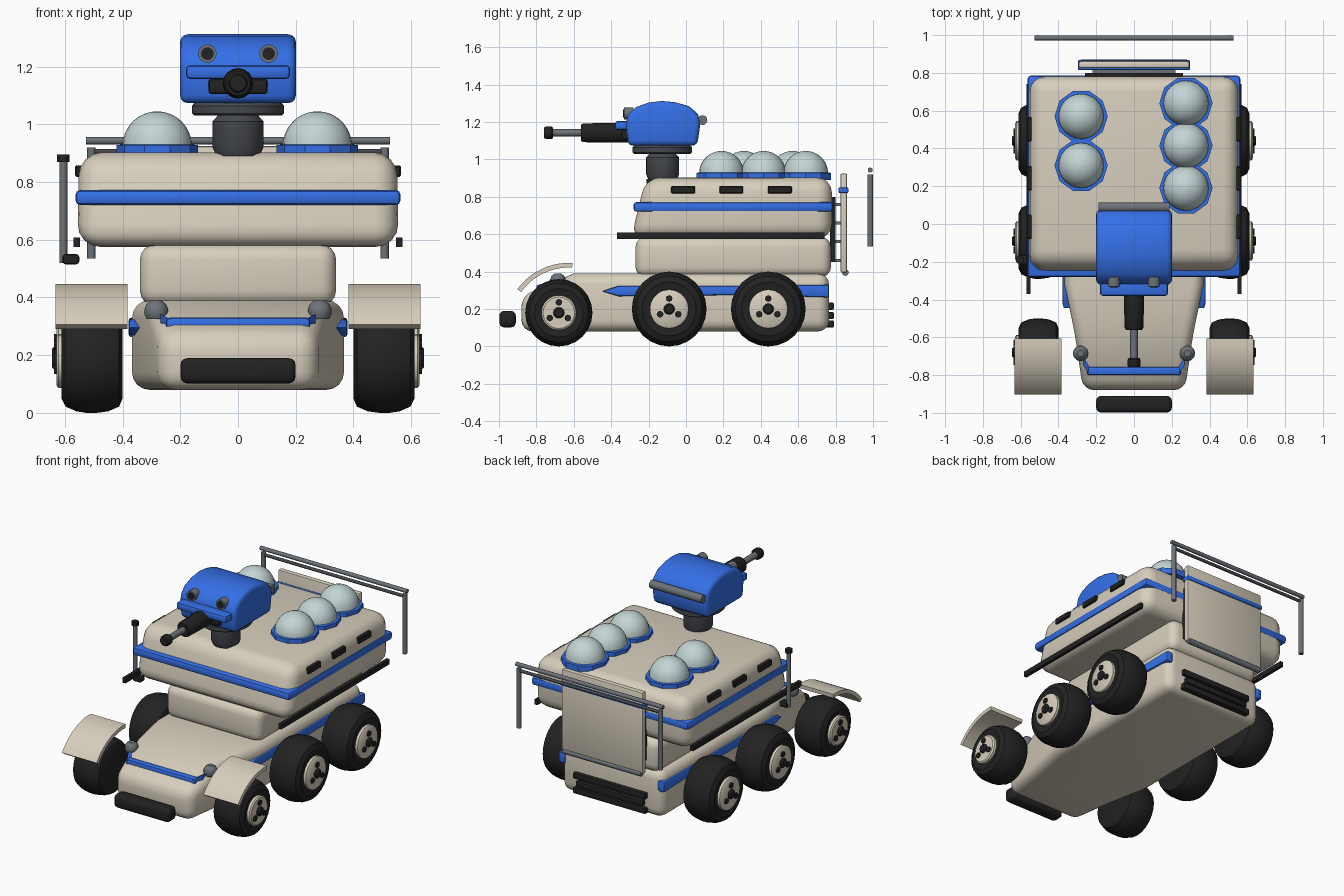
import bpy, bmesh, math
from mathutils import Matrix, Vector

if "Cube" in bpy.data.objects:
    bpy.data.objects.remove(bpy.data.objects["Cube"])

def mat(name, r, g, b):
    m = bpy.data.materials.new(name)
    m.diffuse_color = (r, g, b, 1)
    m.use_nodes = True
    m.node_tree.nodes["Principled BSDF"].inputs["Base Color"].default_value = m.diffuse_color
    return m

CREAM = mat("cream", .68, .62, .51)
BLUE = mat("blue", .035, .16, .80)
BLACK = mat("black", .016, .016, .016)
DARK = mat("dark_grey", .06, .065, .075)
STEEL = mat("steel", .15, .17, .19)
GLASS = mat("glass", .55, .66, .66)

def finish(name, bm, material, bevel=0, seg=3, limit=30):
    """Bevel the sharp edges, shade smooth by angle and make the object."""
    bmesh.ops.recalc_face_normals(bm, faces=bm.faces)
    if bevel:
        edges = [e for e in bm.edges if e.calc_face_angle(0) > math.radians(limit)]
        bmesh.ops.bevel(bm, geom=edges, offset=bevel, segments=seg, profile=.5,
                        affect='EDGES', clamp_overlap=True)
    for f in bm.faces:
        f.smooth = True
    for e in bm.edges:
        e.smooth = e.calc_face_angle(0) < math.radians(35)
    me = bpy.data.meshes.new(name)
    bm.to_mesh(me)
    bm.free()
    me.materials.append(material)
    ob = bpy.data.objects.new(name, me)
    bpy.context.collection.objects.link(ob)
    return ob

def loft(name, rings, material, bevel=0, seg=3, limit=30):
    """Skin a list of equal-length point rings and cap both ends."""
    bm = bmesh.new()
    vs = [[bm.verts.new(p) for p in r] for r in rings]
    n = len(vs[0])
    for a, b in zip(vs, vs[1:]):
        for i in range(n):
            j = (i + 1) % n
            bm.faces.new((a[i], a[j], b[j], b[i]))
    bm.faces.new(vs[0])
    bm.faces.new(vs[-1])
    return finish(name, bm, material, bevel, seg, limit)

def box(name, x, y, z, material, bevel=0, seg=2):
    return loft(name, [[(x[0], y[0], h), (x[1], y[0], h), (x[1], y[1], h), (x[0], y[1], h)]
                       for h in z], material, bevel, seg)

def prism(name, profile, x0, x1, material, bevel=0, seg=3, limit=40):
    """Extrude a (y, z) profile along x."""
    return loft(name, [[(x, y, z) for y, z in profile] for x in (x0, x1)],
                material, bevel, seg, limit)

def lathe(name, origin, axis, profile, material, n=24):
    """Revolve (radius, height) points about an axis through origin."""
    rot = Vector(axis).to_track_quat('Z', 'Y').to_matrix().to_4x4()
    m = Matrix.Translation(origin) @ rot
    rings = [[m @ Vector((r * math.cos(t), r * math.sin(t), h))
              for t in (2 * math.pi * i / n for i in range(n))] for r, h in profile]
    return loft(name, rings, material)

def rod(name, p, q, r, material, n=12):
    d = Vector(q) - Vector(p)
    return lathe(name, p, d, [(r, 0), (r, d.length)], material, n)

# Hull tapering to a sloped nose
loft("hull", [[(-w, y, a), (w, y, a), (w, y, b), (-w, y, b)] for y, w, a, b in (
    (.765, .367, .08, .39), (-.32, .367, .08, .39), (-.6, .31, .08, .39), (-.88, .27, .08, .27))],
    CREAM, .06, 4)
box("nose_stripe", (-.25, .25), (-.80, -.755), (.285, .33), BLUE, .012)
box("front_bumper", (-.2, .2), (-.998, -.91), (.102, .19), BLACK, .025, 3)

# Middle and upper body
box("middle_body", (-.34, .34), (-.27, .775), (.37, .585), CREAM, .055, 4)
loft("upper_body", [[(-w, y0, z), (w, y0, z), (w, y1, z), (-w, y1, z)] for z, w, y0, y1 in (
    (.575, .557, -.295, .78), (.903, .55, -.215, .78))], CREAM, .08, 4)
box("upper_stripe", (-.563, .563), (-.28, .785), (.72, .772), BLUE, .016)

# Wheel parts are lathed around x, mirrored by side
def wheel(side, y, r, label):
    tag = label + ("_right" if side > 0 else "_left")
    ax, o = (side, 0, 0), (side * .4, y, r)
    lathe("tyre_" + tag, o, ax, [(r * .72, 0), (r * .88, .012), (r * .97, .05), (r, .09), (r, .125),
          (r * .97, .16), (r * .88, .197), (r * .72, .212), (r * .56, .205)], BLACK)
    h = r * .52
    lathe("hub_" + tag, o, ax, [(h, .19), (h, .222), (h * .9, .229)], CREAM, 20)
    lathe("hub_cap_" + tag, o, ax, [(.03, .22), (.03, .236), (.022, .245)], BLACK, 12)
    for k in range(3):
        a = math.radians(90 + 120 * k)
        p = (side * .62, y + .056 * math.cos(a), r + .056 * math.sin(a))
        lathe("wheel_bolt_" + tag, p, ax, [(.018, 0), (.018, .018)], BLACK, 8)

for s in (-1, 1):
    tag = "_right" if s > 0 else "_left"
    wheel(s, -.68, .18, "front")
    wheel(s, -.09, .2, "middle")
    wheel(s, .44, .2, "rear")
    # Curved front fender
    arc = [math.radians(87 + 57 * i / 10) for i in range(11)]
    pts = [(-.625 + R * math.cos(a), .105 + R * math.sin(a))
           for R, seq in ((.342, arc), (.317, arc[::-1])) for a in seq]
    prism("fender" + tag, pts, s * .383, s * .632, CREAM)
    # Side stripe with pointed front, and the nose stripe ends
    prism("hull_stripe" + tag, [(-.45, .295), (-.36, .324), (.3, .324), (.765, .33), (.765, .262),
          (.3, .275), (-.36, .268)], s * .33, s * .379, BLUE, .01, 2)
    loft("nose_stripe_end" + tag, [[(s * x, y, z), (s * x, y + .04, z), (s * x, y + .04, z + .035),
         (s * x, y, z + .035)] for x, y, z in ((.235, -.80, .29), (.268, -.745, .308))], BLUE)
    # Headlight
    lathe("headlight" + tag, (s * .283, -.685, .325), (0, 0, 1),
          [(.033, 0), (.041, .015), (.041, .035), (.034, .052), (.018, .064)], STEEL, 12)
    # Lower side bar and vents
    box("side_bar" + tag, (s * .548, s * .57), (-.37, .74), (.575, .608), BLACK)
    for y in (-.015, .242, .502):
        box("side_vent" + tag, (s * .53, s * .565), (y - .064, y + .064), (.818, .857), BLACK, .005, 1)
    # Rear rail post
    rod("rail_post" + tag, (s * .508, .985, .535), (s * .508, .985, .92), .015, STEEL)

# Rear rails, panel and bumper bars
rod("top_rail", (-.527, .985, .943), (.527, .985, .943), .013, STEEL)
rod("lower_rail", (-.51, .985, .905), (.51, .985, .905), .01, DARK)
box("rear_panel", (-.293, .293), (.825, .862), (.395, .925), CREAM, .01)
box("rear_panel_stripe", (-.296, .296), (.815, .868), (.82, .85), BLUE, .006)
rod("rear_panel_roller", (-.28, .852, .395), (.28, .852, .395), .018, STEEL)
box("rear_vent", (-.26, .26), (.77, .80), (.45, .8), BLACK)
for z in (.46, .56, .66, .76):
    box("panel_hinge", (-.22, .22), (.795, .83), (z - .008, z + .008), STEEL)
for z, w in ((.215, .26), (.165, .24), (.12, .26)):
    box("rear_bumper_bar", (-w, w), (.75, .79), (z - .019, z + .019), BLACK, .006)

# Single mast on the left
rod("mast", (-.605, -.19, .52), (-.605, -.19, .88), .014, STEEL)
rod("mast_cap", (-.605, -.19, .87), (-.605, -.19, .895), .022, BLACK)
box("mast_foot", (-.608, -.55), (-.215, -.165), (.515, .55), BLACK, .01)

# Glass domes on faceted blue rings
for x, y in ((-.28, .57), (-.28, .31), (.275, .64), (.275, .415), (.275, .19)):
    lathe("dome_ring", (x, y, .89), (0, 0, 1), [(.141, 0), (.141, .038), (.12, .04)], BLUE, 10)
    lathe("dome", (x, y, .925), (0, 0, 1),
          [(.12 * math.cos(a), .12 * math.sin(a)) for a in (math.pi / 2 * i / 8.1 for i in range(9))],
          GLASS)

# Turret neck and head
lathe("turret_neck", (-0, -.125, .89), (0, 0, 1),
      [(.075, 0), (.088, .03), (.088, .12), (.07, .14), (.07, .15)], DARK)
lathe("turret_disc", (0, -.127, 1.03), (0, 0, 1), [(.15, 0), (.16, .008), (.16, .034), (.15, .045)], DARK)
prism("turret_head", [(-.31, 1.073), (.06, 1.073), (.078, 1.2), (.062, 1.245), (.015, 1.285),
      (-.06, 1.306), (-.13, 1.312), (-.2, 1.304), (-.265, 1.28), (-.31, 1.24), (-.322, 1.19)],
      -.201, .201, BLUE, .028, 3)
box("turret_visor", (-.18, .18), (-.38, -.29), (1.157, 1.205), BLUE, .014)
rod("turret_roller", (-.187, .088, 1.21), (.187, .088, 1.21), .026, STEEL)
for s in (-1, 1):
    rod("turret_eye_rim", (s * .106, -.28, 1.245), (s * .106, -.332, 1.245), .032, STEEL, 16)
    rod("turret_eye", (s * .106, -.30, 1.245), (s * .106, -.337, 1.245), .022, BLACK, 16)

# Gun
box("gun_mount", (-.102, .102), (-.345, -.28), (1.105, 1.157), BLACK, .01)
lathe("gun_sleeve", (0, -.3, 1.142), (0, -1, 0), [(.053, 0), (.053, .12), (.05, .25), (.042, .262)], BLACK, 16)
rod("gun_barrel", (0, -.55, 1.142), (0, -.73, 1.142), .02, STEEL)
lathe("gun_muzzle", (0, -.71, 1.142), (0, -1, 0), [(.028, 0), (.034, .008), (.034, .04), (.028, .05)], BLACK, 14)
